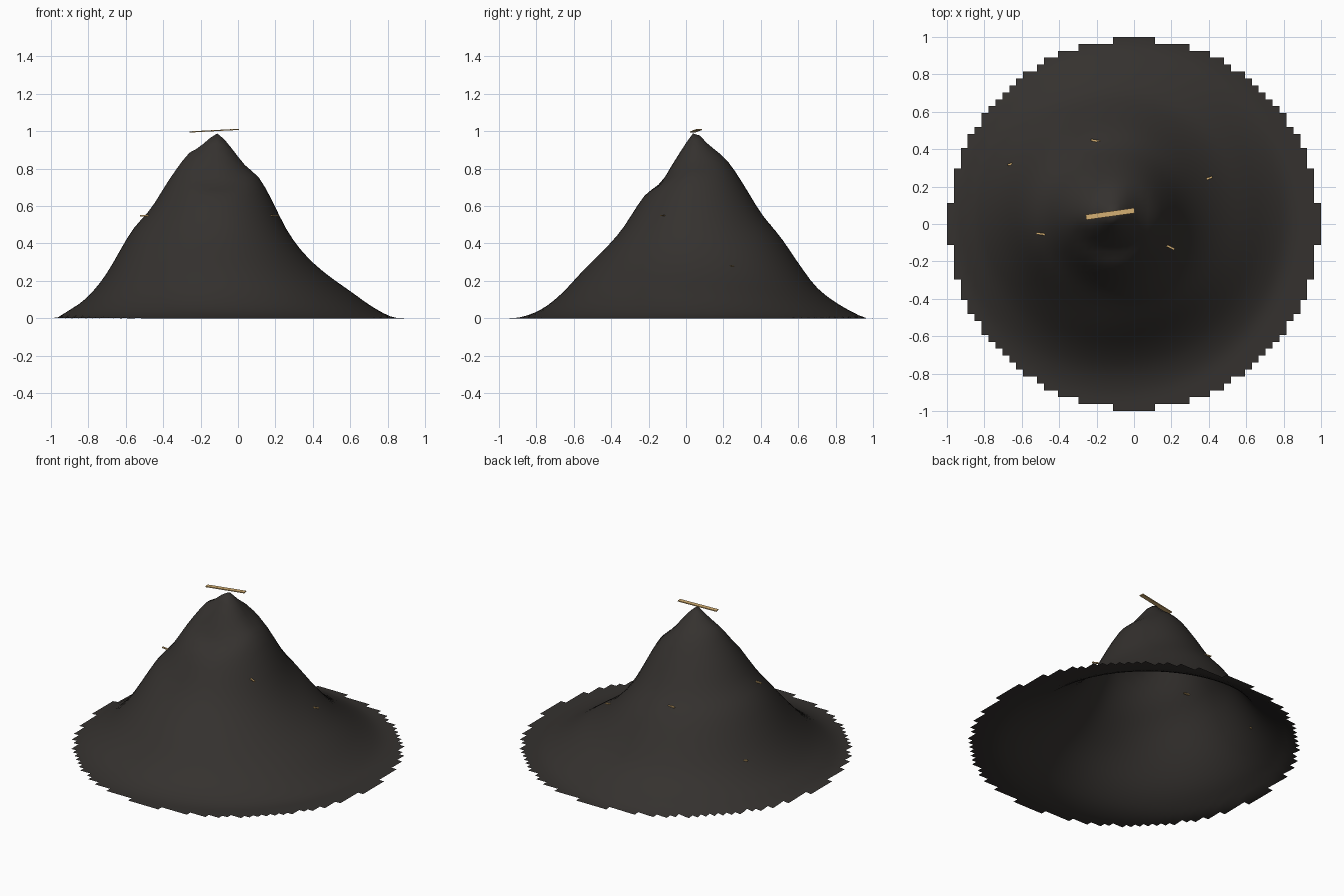
import bpy, bmesh, math
from mathutils import Vector

if "Cube" in bpy.data.objects:
    bpy.data.objects.remove(bpy.data.objects["Cube"])

PEAK = Vector((-0.111, 0.05))
CELLS = 54

# Slope profiles (distance from peak, height) in four directions
EAST = [(0, .995), (.05, .935), (.14, .82), (.217, .75), (.28, .64), (.36, .48), (.44, .365),
        (.55, .257), (.71, .14), (.84, .05), (.95, .002), (1.2, 0)]
WEST = [(0, .995), (.09, .915), (.147, .88), (.25, .74), (.345, .59), (.45, .465), (.59, .23),
        (.69, .11), (.79, .04), (.88, .002), (1.2, 0)]
NORTH = [(0, .995), (.05, .94), (.16, .845), (.24, .73), (.345, .56), (.45, .43), (.56, .27),
         (.64, .166), (.75, .08), (.88, .012), (.95, 0), (1.2, 0)]
SOUTH = [(0, .995), (.05, .925), (.11, .83), (.18, .72), (.26, .66), (.40, .455), (.59, .257),
         (.72, .12), (.83, .04), (.96, .001), (1.2, 0)]


def sample(profile, r):
    """Smooth Hermite interpolation of a profile."""
    n = len(profile)

    def slope(i):
        a, b = profile[max(i - 1, 0)], profile[min(i + 1, n - 1)]
        return (b[1] - a[1]) / (b[0] - a[0])
    for i in range(n - 1):
        (x0, y0), (x1, y1) = profile[i], profile[i + 1]
        if r <= x1:
            w = x1 - x0
            t = (r - x0) / w
            return ((2*t**3 - 3*t*t + 1) * y0 + (t**3 - 2*t*t + t) * w * slope(i)
                    + (3*t*t - 2*t**3) * y1 + (t**3 - t*t) * w * slope(i + 1))
    return 0.0


def height(x, y):
    d = Vector((x, y)) - PEAK
    r = max(d.length, 1e-6)
    c, s = d.x / r, d.y / r
    r = max(0.0, r - 0.008)
    h = c * c * sample(EAST if c > 0 else WEST, r) + s * s * sample(NORTH if s > 0 else SOUTH, r)
    rim = min(1.0, max(0.0, (1.0 - math.hypot(x, y)) / 0.08))
    return max(0.0, h * rim)


def material(name, color):
    m = bpy.data.materials.new(name)
    m.diffuse_color = (*color, 1)
    m.use_nodes = True
    m.node_tree.nodes["Principled BSDF"].inputs["Base Color"].default_value = m.diffuse_color
    return m


def add_object(name, bm, mat):
    me = bpy.data.meshes.new(name)
    bm.to_mesh(me)
    bm.free()
    ob = bpy.data.objects.new(name, me)
    bpy.context.collection.objects.link(ob)
    me.materials.append(mat)
    return ob


dark = material("dark_earth", (0.035, 0.031, 0.028))
straw = material("straw", (0.66, 0.43, 0.17))

# Mound: open height-field sheet trimmed to a stepped disc
bm = bmesh.new()
bmesh.ops.create_grid(bm, x_segments=CELLS, y_segments=CELLS, size=1)
outside = [f for f in bm.faces if f.calc_center_median().xy.length > 0.99]
bmesh.ops.delete(bm, geom=outside, context='FACES')
for v in bm.verts:
    v.co.z = height(v.co.x, v.co.y)
for f in bm.faces:
    f.smooth = True
add_object("mound", bm, dark)


# Flat straws: one across the summit, the others stuck in the slopes
def stick(name, x, y, z, length, width, thick, yaw, tilt=0):
    bm = bmesh.new()
    bmesh.ops.create_cube(bm, size=1)
    for v in bm.verts:
        v.co = Vector((v.co.x * length, v.co.y * width, v.co.z * thick))
    ob = add_object(name, bm, straw)
    ob.location = (x, y, z)
    ob.rotation_euler = (0, math.radians(tilt), math.radians(yaw))


stick("summit_straw", -0.127, 0.054, 1.003, 0.262, 0.028, 0.006, 8, -3)
SLOPE = [(-0.483, -0.055, 0.08, -8), (0.18, -0.118, 0.08, -25), (0.395, 0.243, 0.05, 20),
         (-0.205, 0.445, 0.05, -10), (-0.66, 0.32, 0.03, 15)]
for i, (x, y, length, yaw) in enumerate(SLOPE):
    stick(f"slope_straw_{i + 1}", x, y, height(x, y) + 0.004, length, 0.011, 0.006, yaw)
